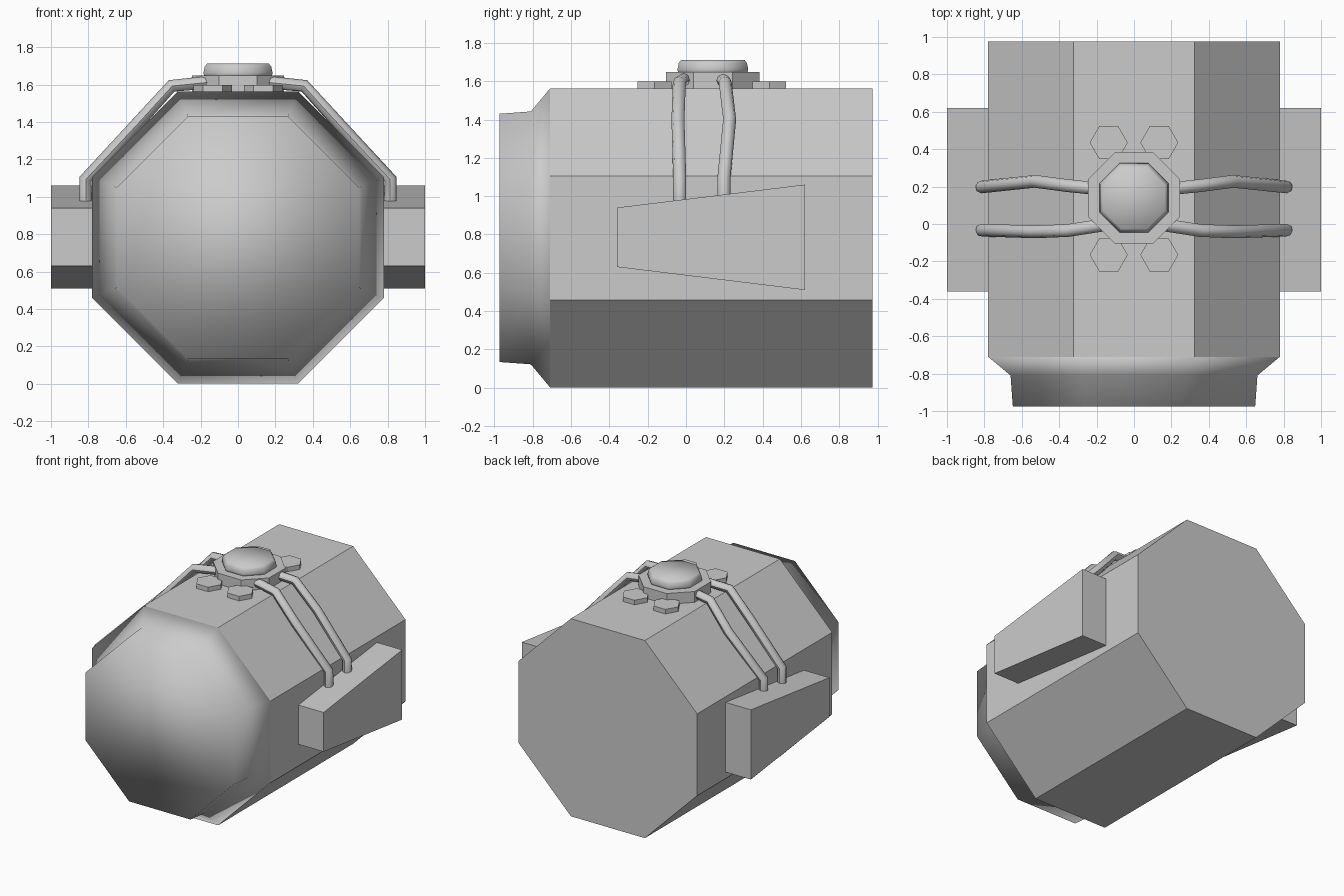
import bpy, bmesh
from math import pi, cos, sin
from mathutils import Matrix

if "Cube" in bpy.data.objects:
    bpy.data.objects.remove(bpy.data.objects["Cube"])


def finish(name, bm, smooth=False):
    bmesh.ops.recalc_face_normals(bm, faces=bm.faces)
    for f in bm.faces:
        f.smooth = smooth
    mesh = bpy.data.meshes.new(name)
    bm.to_mesh(mesh)
    bm.free()
    obj = bpy.data.objects.new(name, mesh)
    bpy.context.collection.objects.link(obj)
    return obj


def stack(name, rings, centre, sides=8, phase=pi / 8, along_y=False, smooth=False):
    """Loft of regular polygons; rings are (apothem, position along the axis)."""
    bm = bmesh.new()
    loops = []
    for apothem, h in rings:
        r = apothem / cos(pi / sides)
        angles = [phase + 2 * pi * i / sides for i in range(sides)]
        loops.append([bm.verts.new((r * cos(a), r * sin(a), h)) for a in angles])
    for a, b in zip(loops, loops[1:]):
        for i in range(sides):
            j = (i + 1) % sides
            bm.faces.new((a[i], a[j], b[j], b[i]))
    bm.faces.new(loops[0])
    bm.faces.new(loops[-1])
    if along_y:
        bm.transform(Matrix.Rotation(-pi / 2, 4, 'X'))
    bm.transform(Matrix.Translation(centre))
    return finish(name, bm, smooth)


# Octagonal main body and its smooth stepped nose
MID = (0, 0, 0.782)
stack("body", [(0.78, -0.71), (0.78, 0.975)], MID, along_y=True)
stack("nose", [(0.78, -0.71), (0.66, -0.81), (0.648, -0.975)], MID,
      along_y=True, smooth=True)

# Top fitting: octagonal plate and rounded cap
stack("top_plate", [(0.245, 1.55), (0.245, 1.648)], (0, 0.14, 0))
stack("top_cap", [(0.18, 1.64), (0.185, 1.66), (0.178, 1.695), (0.165, 1.712)],
      (0, 0.14, 0), smooth=True)

# Four hexagonal bolts around the plate
for x in (-0.135, 0.135):
    for y in (-0.165, 0.435):
        stack("hex_bolt", [(0.088, 1.55), (0.088, 1.598)], (x, y, 0), sides=6, phase=0)

# Tapered side boxes
SIDE = [(-0.36, 0.63), (0.62, 0.51), (0.62, 1.06), (-0.36, 0.94)]
for s in (-1, 1):
    bm = bmesh.new()
    face = bm.faces.new([bm.verts.new((s * 0.75, y, z)) for y, z in SIDE])
    out = bmesh.ops.extrude_face_region(bm, geom=[face], use_keep_orig=True)
    moved = [v for v in out["geom"] if isinstance(v, bmesh.types.BMVert)]
    bmesh.ops.translate(bm, verts=moved, vec=(s * 0.25, 0, 0))
    finish("side_box", bm)

# Bent pipes running from the top plate down to the side boxes
FRONT = [(0.16, -0.005, 1.612), (0.355, -0.035, 1.593), (0.53, -0.042, 1.40),
         (0.815, -0.033, 1.095), (0.815, -0.033, 0.965)]
REAR = [(0.16, 0.185, 1.612), (0.355, 0.205, 1.593), (0.53, 0.228, 1.40),
        (0.815, 0.198, 1.095), (0.815, 0.198, 0.985)]
for name, path in (("front_pipe", FRONT), ("rear_pipe", REAR)):
    for s in (-1, 1):
        curve = bpy.data.curves.new(name, 'CURVE')
        curve.dimensions = '3D'
        curve.bevel_depth = 0.034
        curve.bevel_resolution = 2
        curve.use_fill_caps = True
        spline = curve.splines.new('POLY')
        spline.points.add(len(path) - 1)
        for p, (x, y, z) in zip(spline.points, path):
            p.co = (s * x, y, z, 1)
        spline.use_smooth = True
        pipe = bpy.data.objects.new(name, curve)
        bpy.context.collection.objects.link(pipe)
        bpy.ops.object.select_all(action='DESELECT')
        pipe.select_set(True)
        bpy.context.view_layer.objects.active = pipe
        bpy.ops.object.convert(target='MESH')
        bpy.ops.object.shade_smooth_by_angle(angle=0.8)
